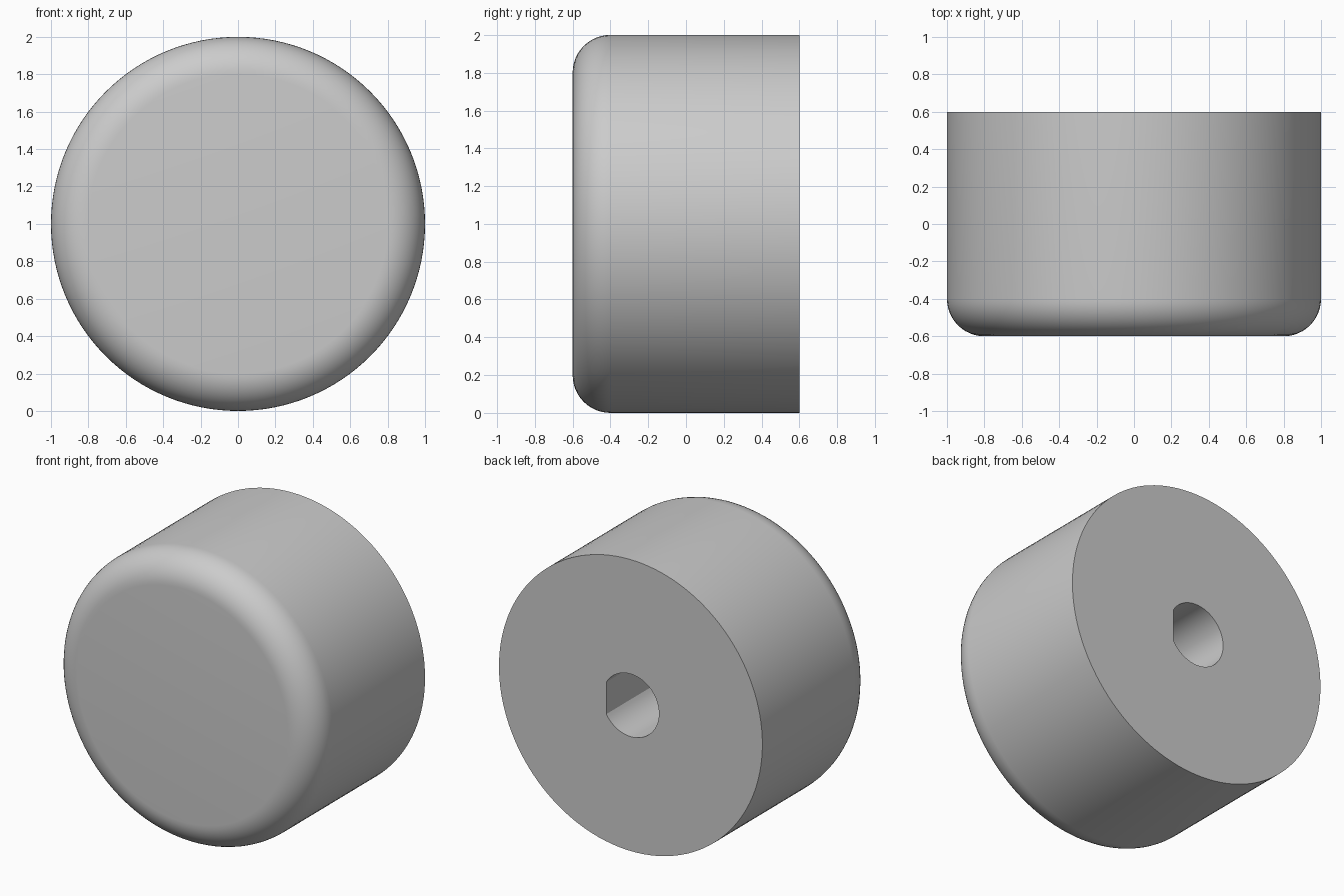
import bpy, bmesh, math

if "Cube" in bpy.data.objects:
    bpy.data.objects.remove(bpy.data.objects["Cube"])

SEG = 128
R, FILLET, FRONT, BACK, CZ = 1.0, 0.2, -0.6, 0.6, 1.0
HOLE_R, FLAT_X, HOLE_DEPTH = 0.215, 0.185, 0.85


def loft(name, rings):
    """Skin a list of (y, [(x, z), ...]) outlines along y and cap both ends."""
    bm = bmesh.new()
    loops = [[bm.verts.new((x, y, CZ + z)) for x, z in pts] for y, pts in rings]
    n = len(loops[0])
    for a, b in zip(loops, loops[1:]):
        for i in range(n):
            j = (i + 1) % n
            bm.faces.new((a[i], a[j], b[j], b[i]))
    bm.faces.new(loops[0])
    bm.faces.new(loops[-1])
    bmesh.ops.recalc_face_normals(bm, faces=bm.faces)
    mesh = bpy.data.meshes.new(name)
    bm.to_mesh(mesh)
    bm.free()
    obj = bpy.data.objects.new(name, mesh)
    bpy.context.collection.objects.link(obj)
    return obj


def circle(r, n=SEG):
    return [(r * math.cos(2 * math.pi * i / n), r * math.sin(2 * math.pi * i / n))
            for i in range(n)]


# Knob body: rounded front edge, square back edge
rings = []
for i in range(13):
    a = math.pi / 2 * i / 12
    rings.append((FRONT + FILLET * (1 - math.sin(a)),
                  circle(R - FILLET + FILLET * math.cos(a))))
rings.reverse()
rings.append((BACK, circle(R)))
knob = loft("knob_body", rings)

# D-shaped shaft socket in the back, flat towards +x
start = math.acos(FLAT_X / HOLE_R)
arc = [start + (2 * math.pi - 2 * start) * i / 56 for i in range(57)]
d_shape = [(HOLE_R * math.cos(a), HOLE_R * math.sin(a)) for a in arc]
cutter = loft("shaft_socket_cutter", [(BACK - HOLE_DEPTH, d_shape), (BACK + 0.2, d_shape)])

cut = knob.modifiers.new("shaft_socket", "BOOLEAN")
cut.operation = "DIFFERENCE"
cut.solver = "EXACT"
cut.object = cutter

# Apply the cut and shade smooth with crisp edges
bpy.context.view_layer.objects.active = knob
knob.select_set(True)
bpy.ops.object.modifier_apply(modifier=cut.name)
bpy.data.objects.remove(cutter, do_unlink=True)
# rings start at the flat face, so drop any duplicate points
bm = bmesh.new()
bm.from_mesh(knob.data)
bmesh.ops.remove_doubles(bm, verts=bm.verts, dist=1e-5)
bm.to_mesh(knob.data)
bm.free()
bpy.ops.object.shade_smooth_by_angle(angle=math.radians(30))
